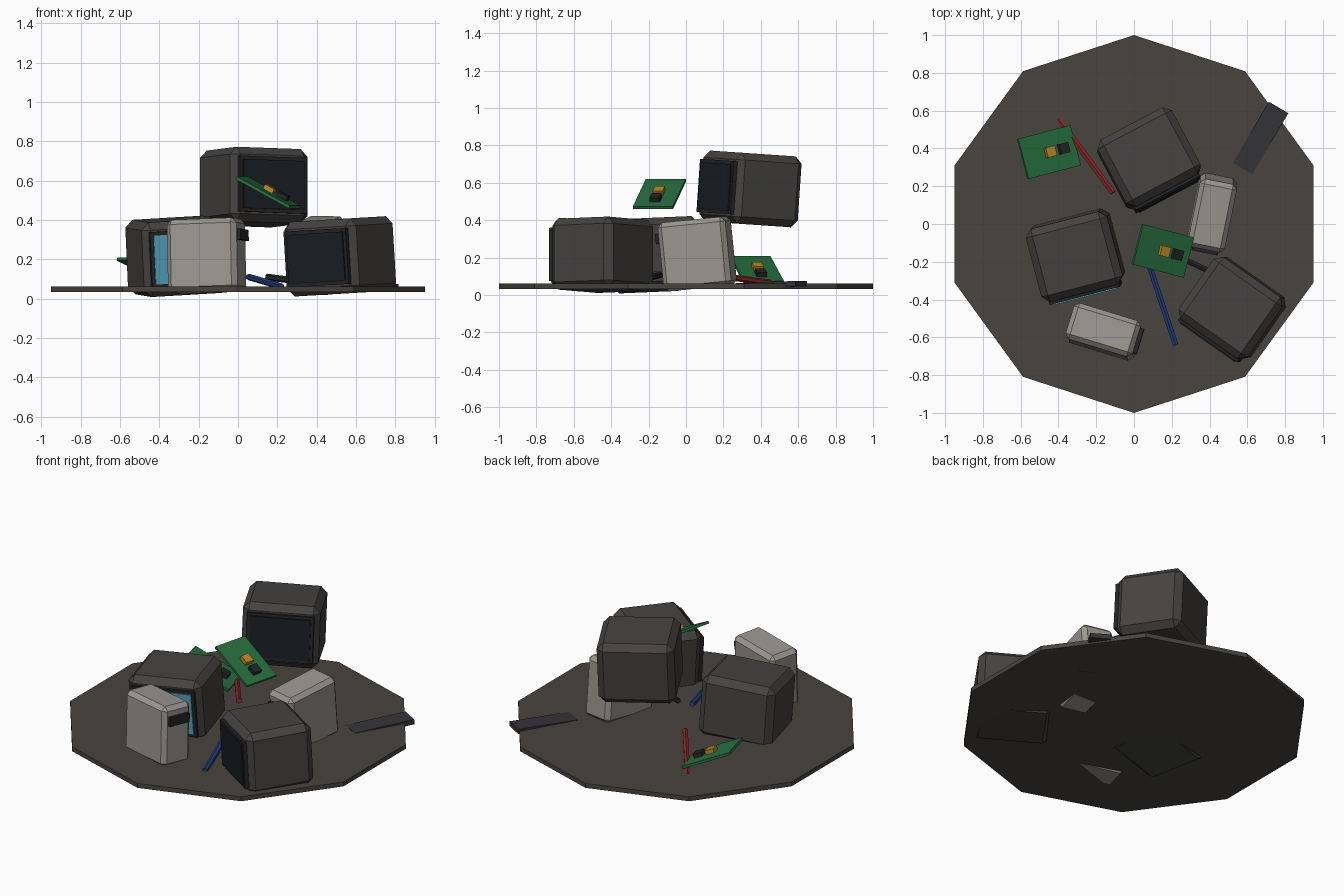
import bpy, bmesh
from math import radians, atan
from mathutils import Matrix, Vector

if "Cube" in bpy.data.objects:
    bpy.data.objects.remove(bpy.data.objects["Cube"])


def material(name, r, g, b):
    m = bpy.data.materials.new(name)
    m.diffuse_color = (r, g, b, 1)
    m.use_nodes = True
    m.node_tree.nodes["Principled BSDF"].inputs["Base Color"].default_value = m.diffuse_color
    return m


GROUND = material("dark_earth", 0.065, 0.058, 0.05)
SHELL = material("charcoal_plastic", 0.06, 0.056, 0.052)
BEZEL = material("black_plastic", 0.018, 0.018, 0.02)
OFF = material("dead_screen", 0.01, 0.013, 0.018)
LIT = material("lit_screen", 0.08, 0.36, 0.5)
CASE = material("pale_plastic", 0.33, 0.31, 0.28)
GREEN = material("circuit_green", 0.02, 0.16, 0.05)
GOLD = material("chip_gold", 0.5, 0.25, 0.02)
SLATE = material("slate", 0.035, 0.033, 0.04)
RED = material("cable_red", 0.25, 0.02, 0.02)
BLUE = material("cable_blue", 0.015, 0.05, 0.22)


def frame(loc, turn, sx=0, sy=0):
    """Placement: turn about z (degrees), then tilt so the top slopes sx along x, sy along y."""
    return (Matrix.Translation(loc) @ Matrix.Rotation(-atan(sx), 4, 'Y')
            @ Matrix.Rotation(atan(sy), 4, 'X') @ Matrix.Rotation(radians(turn), 4, 'Z'))


def finish(name, bm, mat, matrix):
    me = bpy.data.meshes.new(name)
    bm.to_mesh(me)
    bm.free()
    me.materials.append(mat)
    ob = bpy.data.objects.new(name, me)
    bpy.context.collection.objects.link(ob)
    ob.matrix_world = matrix
    return ob


def box(name, size, mat, base, offset=(0, 0, 0), bevel=0):
    bm = bmesh.new()
    bmesh.ops.create_cube(bm, size=1)
    bmesh.ops.scale(bm, vec=size, verts=bm.verts)
    ob = finish(name, bm, mat, base @ Matrix.Translation(offset))
    if bevel:
        mod = ob.modifiers.new("chamfer", 'BEVEL')
        mod.width, mod.segments = bevel, 1
    return ob


def prism(name, sides, radius, depth, mat, matrix):
    bm = bmesh.new()
    bmesh.ops.create_cone(bm, cap_ends=True, segments=sides,
                          radius1=radius, radius2=radius, depth=depth)
    return finish(name, bm, mat, matrix)


# Ten-sided ground disc, one corner pointing along +y
prism("ground_disc", 10, 1.0, 0.028, GROUND, Matrix.Translation((0, 0, 0.047)))

# Tube monitors: chamfered shell, bezel and screen on the local -y face
monitors = [((-0.31, -0.165, 0.215), 14.6, 0.045, 0.055, LIT),
            ((0.52, -0.445, 0.215), -35, 0.06, 0.0, OFF),
            ((0.08, 0.345, 0.567), 28, 0.0, -0.068, OFF)]
for i, (loc, turn, sx, sy, glass) in enumerate(monitors, 1):
    f = frame(loc, turn, sx, sy)
    box(f"monitor_{i}_shell", (0.445, 0.40, 0.38), SHELL, f, bevel=0.038)
    box(f"monitor_{i}_bezel", (0.385, 0.04, 0.285), BEZEL, f, (0, -0.195, 0))
    box(f"monitor_{i}_screen", (0.35, 0.03, 0.25), glass, f, (0, -0.207, 0))

# Computer cases with a dark drive bay on the narrow front
cases = [((-0.16, -0.57, 0.218), 73, 0.02, -0.06),
         ((0.415, 0.06, 0.22), -11.5, 0.0, 0.1)]
for i, (loc, turn, sx, sy) in enumerate(cases, 1):
    f = frame(loc, turn, sx, sy)
    box(f"computer_case_{i}", (0.2, 0.37, 0.37), CASE, f, bevel=0.025)
    box(f"drive_bay_{i}", (0.14, 0.03, 0.055), BEZEL, f, (0, -0.19, 0.1))

# Circuit boards, tipped down toward local +x, with two chips each
boards = [((-0.45, 0.38, 0.135), 14.6, 25), ((0.153, -0.142, 0.54), -14.5, 28)]
for i, (loc, turn, tip) in enumerate(boards, 1):
    f = frame(loc, turn) @ Matrix.Rotation(radians(tip), 4, 'Y')
    box(f"circuit_board_{i}", (0.315, 0.22, 0.016), GREEN, f)
    box(f"gold_chip_{i}", (0.055, 0.055, 0.03), GOLD, f, (0, 0, 0.018))
    box(f"black_chip_{i}", (0.055, 0.055, 0.03), BEZEL, f, (0.08, 0, 0.018))

# Flat keyboard slab overhanging the disc edge
box("keyboard", (0.375, 0.12, 0.03), SLATE, frame((0.67, 0.455, 0.054), 59.5, 0.015, 0.03))

# Straight cable stubs lying among the scrap
cables = [("red_cable", RED, (-0.11, 0.165, 0.105), (-0.40, 0.555, 0.05)),
          ("blue_cable", BLUE, (0.055, -0.14, 0.11), (0.22, -0.64, 0.062)),
          ("black_cable", BEZEL, (0.145, -0.13, 0.11), (0.61, -0.35, 0.05))]
for name, mat, a, b in cables:
    a, b = Vector(a), Vector(b)
    spin = (b - a).to_track_quat('Z', 'Y').to_matrix().to_4x4()
    prism(name, 6, 0.017, (b - a).length, mat, Matrix.Translation((a + b) / 2) @ spin)
